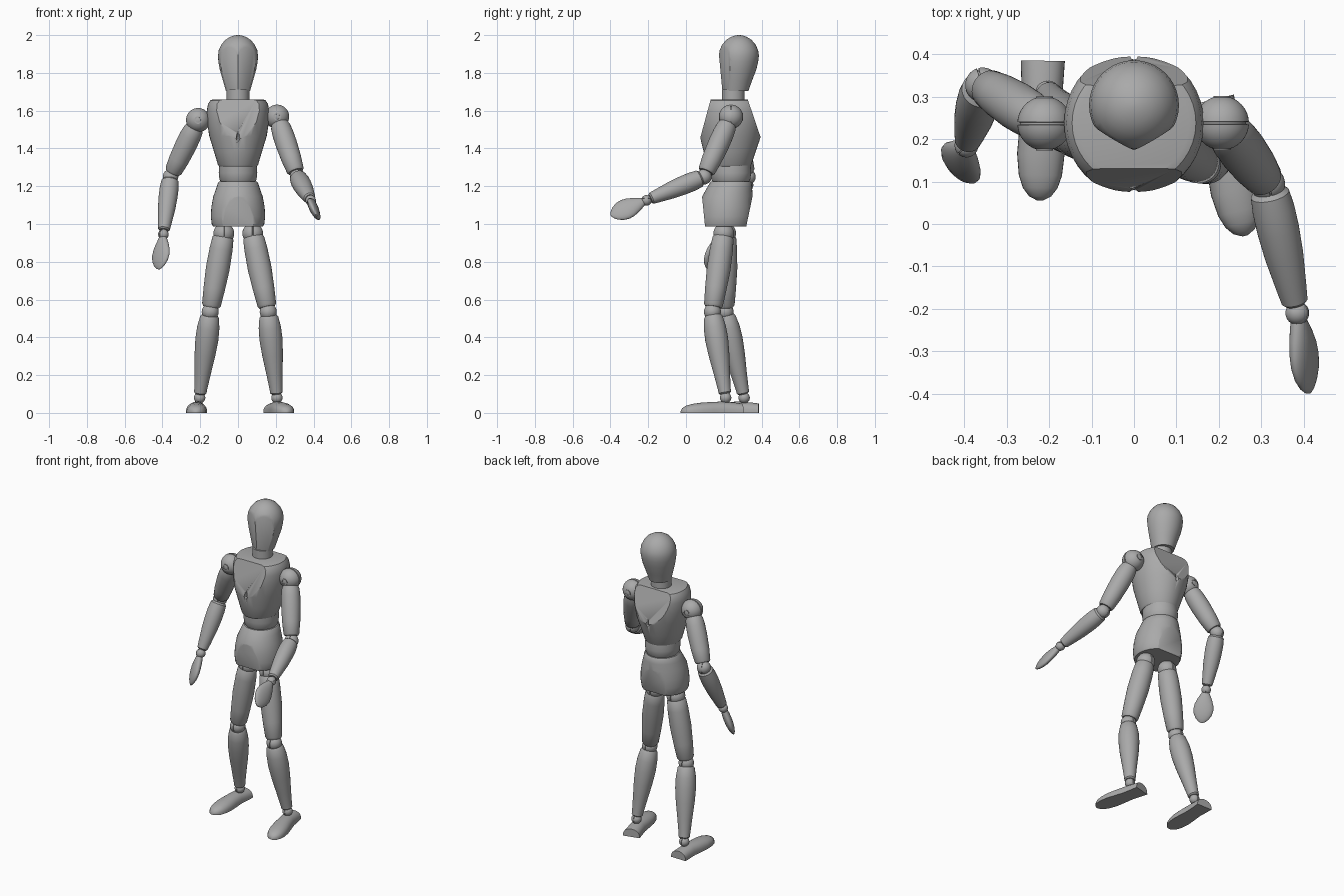
import bpy, bmesh, math
from mathutils import Vector as V

cube = bpy.data.objects.get("Cube")
if cube:
    bpy.data.objects.remove(cube, do_unlink=True)

grey = bpy.data.materials.new("matte grey")
GREY = (0.4, 0.4, 0.4, 1)
grey.diffuse_color = GREY
grey.use_nodes = True
grey.node_tree.nodes["Principled BSDF"].inputs["Base Color"].default_value = GREY
SEG = 40


def skin(name, rings, cuts=()):
    """Bridge closed rings of points, cap the ends, then slice flat facets."""
    bm = bmesh.new()
    loops = [[bm.verts.new(p) for p in ring] for ring in rings]
    n = len(loops[0])
    for a, b in zip(loops, loops[1:]):
        for i in range(n):
            j = (i + 1) % n
            bm.faces.new((a[i], a[j], b[j], b[i]))
    bm.faces.new(loops[0][::-1])
    bm.faces.new(loops[-1])
    for point, normal in cuts:
        bmesh.ops.bisect_plane(bm, geom=bm.verts[:] + bm.edges[:] + bm.faces[:],
                               plane_co=V(point), plane_no=V(normal), clear_outer=True)
        bmesh.ops.holes_fill(bm, edges=[e for e in bm.edges if e.is_boundary], sides=0)
    bmesh.ops.recalc_face_normals(bm, faces=bm.faces)
    for f in bm.faces:
        f.smooth = True
    me = bpy.data.meshes.new(name)
    bm.to_mesh(me)
    bm.free()
    me.set_sharp_from_angle(angle=math.radians(35))
    me.materials.append(grey)
    ob = bpy.data.objects.new(name, me)
    bpy.context.collection.objects.link(ob)
    return ob


def stack(name, rows, cuts=()):
    """Horizontal ellipses: z, centre y, half width, half depth."""
    angles = [2 * math.pi * i / SEG for i in range(SEG)]
    return skin(name, [[V((rx * math.cos(a), cy + ry * math.sin(a), z)) for a in angles]
                       for z, cy, rx, ry in rows], cuts)


def limb(name, a, b, profile, wide=(1, 0, 0)):
    """Elliptical rings from a to b: fraction, half width, optional half thickness."""
    a, b = V(a), V(b)
    d = (b - a).normalized()
    u = V(wide)
    u = (u - d * u.dot(d)).normalized()
    w = d.cross(u)
    rings = []
    for p in profile:
        c = a.lerp(b, p[0])
        rings.append([c + u * p[1] * math.cos(t) + w * p[-1] * math.sin(t)
                      for t in (2 * math.pi * i / SEG for i in range(SEG))])
    return skin(name, rings)


def ball(name, c, r, axis):
    """Joint ball with a narrow groove around its middle."""
    half = [(-math.cos(math.radians(t)), math.sin(math.radians(t)))
            for t in (3, 12, 24, 36, 48, 60, 70, 79, 87)]
    prof = half + [(-0.04, 0.9), (0.04, 0.9)] + [(-x, s) for x, s in reversed(half)]
    axis = V(axis).normalized()
    wide = (0, 0, 1) if abs(axis.z) < 0.8 else (1, 0, 0)
    return limb(name, c, V(c) + axis * r, [(x, s * r) for x, s in prof], wide)


# Head with two face planes meeting on the centre line
stack("head", [(1.705, .262, .064, .069), (1.715, .263, .067, .071), (1.76, .268, .08, .082),
               (1.82, .275, .097, .098), (1.86, .278, .104, .104), (1.89, .28, .106, .106),
               (1.92, .28, .102, .102), (1.95, .28, .088, .088), (1.975, .28, .067, .067),
               (1.99, .28, .043, .043), (1.998, .28, .02, .02), (2.0, .28, .004, .004)],
      [((0, .176, 1.88), (s * .5, -.85, -.08)) for s in (-1, 1)])
stack("neck", [(1.63, .25, .06, .06), (1.712, .25, .06, .06)])

# Chest with sloping front and back planes
chest = stack("chest", [(1.305, .228, .1, .112), (1.315, .228, .107, .118), (1.38, .231, .126, .137),
                        (1.465, .235, .152, .162), (1.54, .237, .164, .172),
                        (1.6, .238, .165, .17), (1.635, .238, .159, .16),
                        (1.655, .238, .146, .145), (1.66, .238, .13, .13)],
              [((0, .078, 1.465), (0, -1, .27)), ((0, .393, 1.465), (0, 1, .34))])

# Small slots at the front and back of the chest
for y in (.075, .397):
    cutter = limb("slot_cutter", (0, y, 1.435), (0, y, 1.5),
                  [(0, .002, .006), (.25, .01, .02), (.6, .007, .018), (1, .002, .006)])
    cutter.hide_render = True
    mod = chest.modifiers.new("slot", 'BOOLEAN')
    mod.object = cutter
    mod.solver = 'EXACT'
    bpy.context.view_layer.objects.active = chest
    bpy.ops.object.modifier_apply(modifier=mod.name)
    bpy.data.objects.remove(cutter, do_unlink=True)

stack("waist", [(1.215, .237, .085, .09), (1.235, .237, .098, .103),
                (1.27, .237, .102, .108), (1.31, .235, .1, .107)])

# Pelvis with flat arches cut into the front and back
stack("pelvis", [(.988, .21, .133, .134), (1.0, .211, .139, .138), (1.04, .213, .144, .142),
                 (1.09, .216, .141, .14), (1.145, .219, .131, .134), (1.19, .23, .115, .12),
                 (1.218, .237, .106, .11), (1.225, .237, .1, .104)],
      [((0, .085, 1.145), (0, -1, -.1)), ((0, .352, 1.145), (0, 1, -.21))])

UPPER_ARM = [(.1, .043), (.17, .052), (.28, .056), (.45, .057), (.7, .053), (.89, .046), (.92, .039)]
FOREARM = [(.05, .036), (.08, .046), (.2, .05), (.35, .05), (.55, .046), (.8, .036), (.91, .031), (.93, .024)]
HAND = [(.03, .015, .015), (.12, .025, .019), (.28, .042, .023), (.45, .055, .024), (.6, .059, .023),
        (.75, .053, .02), (.88, .038, .014), (.96, .021, .008), (1, .005, .003)]
THIGH = [(.03, .046), (.06, .056), (.2, .061), (.45, .063), (.7, .057), (.91, .05), (.94, .042)]
CALF = [(.04, .042), (.065, .05), (.18, .059), (.32, .061), (.5, .055), (.7, .044), (.9, .034), (.94, .033), (.955, .026)]
# Foot rows: distance from heel, half width, height
FOOT = [(0, .052, .05), (.04, .05, .055), (.1, .047, .06), (.16, .052, .058), (.22, .056, .054),
        (.27, .051, .047), (.3, .041, .038), (.32, .026, .026), (.33, .006, .01)]


def foot(name, heel, toe):
    heel, toe = V((*heel, 0)), V((*toe, 0))
    d = (toe - heel).normalized()
    u = V((-d.y, d.x, 0))
    rings = []
    for s, w, h in FOOT:
        arc = [math.pi * i / 20 for i in range(21)]
        rings.append([heel + d * s + u * w * math.cos(t) + V((0, 0, h * max(0, math.sin(t)) ** .7))
                      for t in arc])
    skin(name, rings)


# Joint positions of the posed limbs
POSE = {
    "left": dict(shoulder=(.207, .238, 1.568), elbow=(.315, .095, 1.25), wrist=(.385, -.21, 1.125),
                 fingers=(.415, -.398, 1.045), palm=(.45, 0, -.9),
                 hip=(.078, .2, .95), knee=(.16, .14, .535), ankle=(.206, .21, .08),
                 heel=(.185, .293), toe=(.262, -.028)),
    "right": dict(shoulder=(-.211, .237, 1.55), elbow=(-.357, .328, 1.25), wrist=(-.395, .185, .945),
                  fingers=(-.418, .115, .76), palm=(.7, -.7, 0),
                  hip=(-.075, .21, .95), knee=(-.147, .207, .535), ankle=(-.203, .308, .08),
                  heel=(-.215, .385), toe=(-.222, .055)),
}

for side, p in POSE.items():
    # Arm
    ball(side + "_shoulder", p["shoulder"], .064, (0, 1, 0))
    c = V(p["shoulder"])
    for end, sign in (("front", -1), ("back", 1)):
        limb(f"{side}_shoulder_pin_{end}", c + V((0, sign * .057, 0)), c + V((0, sign * .064, 0)),
             [(0, .02), (1, .02), (1, .014), (.4, .013)])
    limb(side + "_upper_arm", p["shoulder"], p["elbow"], UPPER_ARM)
    ball(side + "_elbow", p["elbow"], .041, (1, .3, 0))
    limb(side + "_forearm", p["elbow"], p["wrist"], FOREARM)
    ball(side + "_wrist", p["wrist"], .028, p["palm"])
    limb(side + "_hand", p["wrist"], p["fingers"], HAND, p["palm"])
    # Leg
    ball(side + "_hip", p["hip"], .055, (1, 0, 0))
    limb(side + "_thigh", p["hip"], p["knee"], THIGH)
    ball(side + "_knee", p["knee"], .045, (1, 0, 0))
    limb(side + "_calf", p["knee"], p["ankle"], CALF)
    ball(side + "_ankle", p["ankle"], .03, (1, 0, 0))
    foot(side + "_foot", p["heel"], p["toe"])
